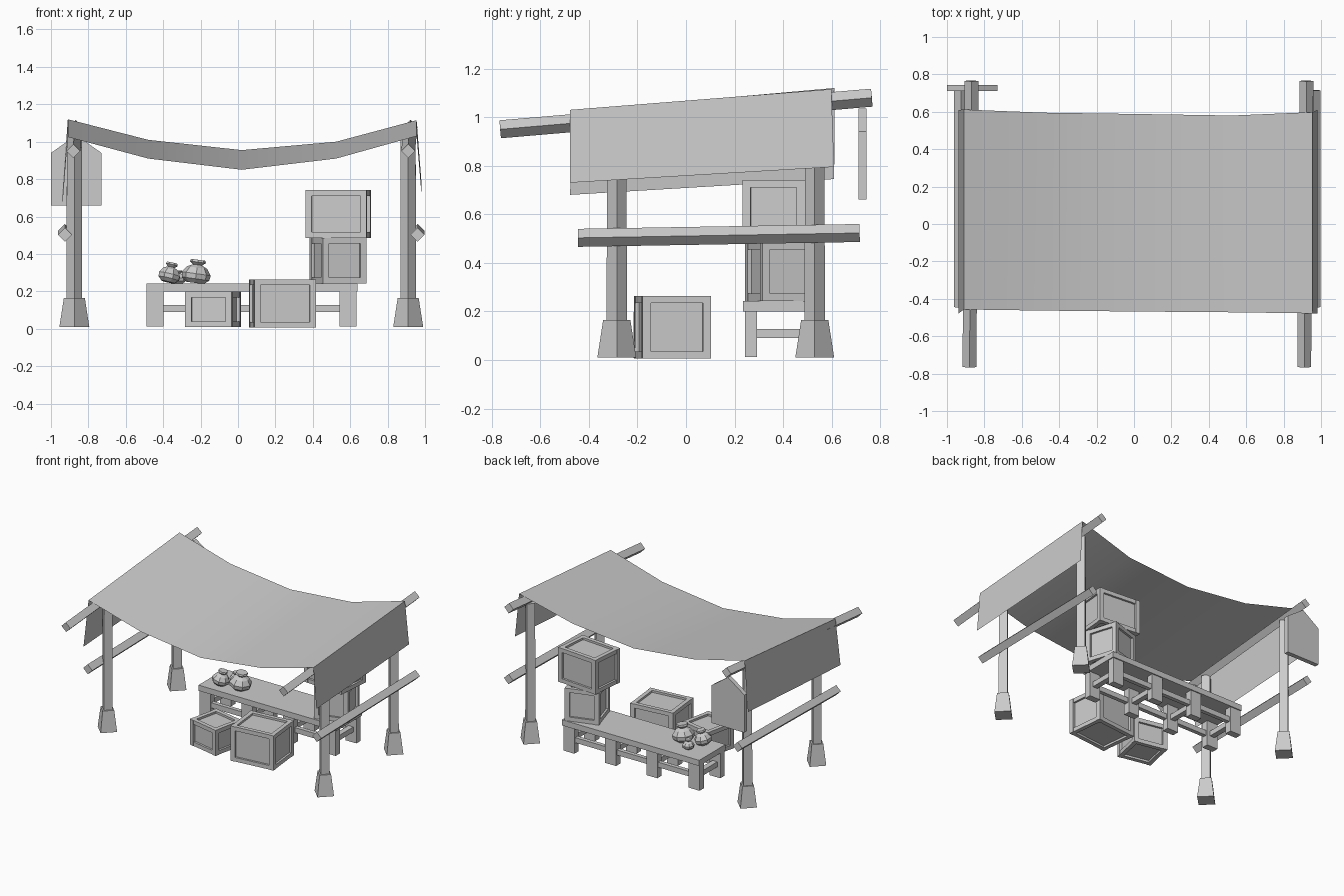
import bpy, bmesh, math
from mathutils import Vector, Matrix

cube = bpy.data.objects.get("Cube")
if cube:
    bpy.data.objects.remove(cube, do_unlink=True)

GREY = bpy.data.materials.new("plain_grey")
GREY.use_nodes = True
shade = (0.6, 0.6, 0.6, 1)
GREY.diffuse_color = shade
GREY.node_tree.nodes["Principled BSDF"].inputs["Base Color"].default_value = shade


def finish(name, bm, matrix=None, smooth=False):
    """Turn a bmesh into a named grey object."""
    bmesh.ops.recalc_face_normals(bm, faces=bm.faces)
    mesh = bpy.data.meshes.new(name)
    bm.to_mesh(mesh)
    bm.free()
    obj = bpy.data.objects.new(name, mesh)
    bpy.context.collection.objects.link(obj)
    mesh.materials.append(GREY)
    if matrix:
        obj.matrix_world = matrix
    for p in mesh.polygons:
        p.use_smooth = smooth
    return obj


def add_box(bm, centre, size):
    m = Matrix.Translation(centre) @ Matrix.Diagonal((*size, 1))
    bmesh.ops.create_cube(bm, size=1, matrix=m)


def span_box(bm, lo, hi):
    lo, hi = Vector(lo), Vector(hi)
    add_box(bm, (lo + hi) / 2, hi - lo)


def taper(name, base, top, r1, r2):
    """Four-sided prism between two points, standing on its corner edges."""
    base, top = Vector(base), Vector(top)
    d = top - base
    bm = bmesh.new()
    bmesh.ops.create_cone(bm, cap_ends=True, segments=4, radius1=r1, radius2=r2, depth=d.length)
    rot = Vector((0, 0, 1)).rotation_difference(d).to_matrix().to_4x4()
    return finish(name, bm, Matrix.Translation((base + top) / 2) @ rot)


# posts with flared feet, top beams and side rails
for side, x, beam_x, rail_x in (("right", -0.875, -0.88, -0.925), ("left", 0.91, 0.91, 0.96)):
    for place, y, top in (("front", -0.285, 0.97), ("back", 0.53, 1.04)):
        taper(f"{side}_{place}_foot", (x, y, 0.01), (x, y, 0.165), 0.08, 0.056)
        taper(f"{side}_{place}_post", (x, y, 0.1), (x, y, top), 0.042, 0.04)
    taper(f"{side}_top_beam", (beam_x, -0.765, 0.95), (beam_x + 0.012, 0.765, 1.08), 0.037, 0.037)
    taper(f"{side}_rail", (rail_x, -0.445, 0.503), (rail_x, 0.715, 0.523), 0.037, 0.037)

# sagging canopy sheet
XS = (-0.91, -0.48, 0.02, 0.525, 0.955)
BACK = ((0.612, 1.12), (0.595, 1.01), (0.588, 0.955), (0.58, 1.0), (0.598, 1.115))
FRONT = ((-0.457, 1.025), (-0.463, 0.91), (-0.468, 0.85), (-0.472, 0.91), (-0.478, 1.03))
bm = bmesh.new()
front = [bm.verts.new((x, *p)) for x, p in zip(XS, FRONT)]
back = [bm.verts.new((x, *p)) for x, p in zip(XS, BACK)]
for i in range(4):
    bm.faces.new((front[i], front[i + 1], back[i + 1], back[i]))
finish("canopy", bm, smooth=True)

# hanging side flaps
for name, i, x, zf, zb in (("right_flap", 0, -0.937, 0.68, 0.745), ("left_flap", 4, 0.98, 0.73, 0.795)):
    bm = bmesh.new()
    bm.faces.new([bm.verts.new(v) for v in (
        (XS[i], *FRONT[i]), (XS[i], *BACK[i]), (x, 0.61, zb), (x, -0.478, zf))])
    finish(name, bm)

# house-shaped sign board behind the right back post
bm = bmesh.new()
outline = ((-1, 0.66), (-0.73, 0.66), (-0.73, 0.94), (-0.865, 1.035), (-1, 0.94))
face = bm.faces.new([bm.verts.new((x, 0.71, z)) for x, z in outline])
ext = bmesh.ops.extrude_face_region(bm, geom=[face])["geom"]
bmesh.ops.translate(bm, vec=(0, 0.033, 0),
                    verts=[v for v in ext if isinstance(v, bmesh.types.BMVert)])
finish("sign_board", bm)

# bench: slab, two rows of legs, stretchers
bm = bmesh.new()
span_box(bm, (-0.49, 0.235, 0.2), (0.64, 0.545, 0.242))
finish("bench_top", bm)
bm = bmesh.new()
for x in (-0.443, -0.095, 0.245, 0.588):
    for y in (0.268, 0.512):
        span_box(bm, (x - 0.045, y - 0.025, 0.012), (x + 0.045, y + 0.025, 0.2))
    span_box(bm, (x - 0.02, 0.268, 0.09), (x + 0.02, 0.512, 0.128))
finish("bench_legs", bm)
bm = bmesh.new()
for y in (0.268, 0.512):
    span_box(bm, (-0.44, y - 0.015, 0.09), (0.58, y + 0.015, 0.128))
finish("bench_stretchers", bm)


def crate(name, x, y, z, size, turn, bar=0.03):
    """Panelled box with proud bars along all twelve edges."""
    size = Vector(size)
    bm = bmesh.new()
    add_box(bm, (0, 0, 0), size - Vector((bar, bar, bar)))
    for axis in range(3):
        a, b = (axis + 1) % 3, (axis + 2) % 3
        for sa in (-1, 1):
            for sb in (-1, 1):
                c, s = Vector((0, 0, 0)), Vector((bar, bar, bar))
                # uprights sit slightly proud of the horizontal bars
                grow = 0.004 if axis == 2 else 0
                c[a] = sa * (size[a] - bar) / 2
                c[b] = sb * (size[b] - bar) / 2
                s[a] += grow
                s[b] += grow
                s[axis] = size[axis] - (0.006 if axis < 2 else 0)
                add_box(bm, c, s)
    m = Matrix.Translation((x, y, z + size.z / 2)) @ Matrix.Rotation(math.radians(turn), 4, "Z")
    finish(name, bm, m)


crate("small_crate", -0.133, -0.07, 0.008, (0.25, 0.24, 0.19), -12)
crate("large_crate", 0.238, -0.055, 0.006, (0.328, 0.28, 0.258), 6)
crate("lower_stacked_crate", 0.535, 0.395, 0.243, (0.24, 0.24, 0.242), 17)
crate("upper_stacked_crate", 0.535, 0.375, 0.486, (0.325, 0.255, 0.255), -5)


def sack(name, loc, r, h, tilt, heading):
    """Eight-sided tied sack with a pinched neck and flared mouth."""
    bm = bmesh.new()
    profile = ((0.6, 0), (0.95, 0.18), (1, 0.4), (0.7, 0.66), (0.32, 0.78), (0.55, 0.9), (0.5, 1))
    rings = []
    for pr, pz in profile:
        rings.append([bm.verts.new((r * pr * math.cos(k * math.pi / 4),
                                    r * pr * math.sin(k * math.pi / 4), h * pz)) for k in range(8)])
    for lo, hi in zip(rings, rings[1:]):
        for k in range(8):
            bm.faces.new((lo[k], lo[k - 1], hi[k - 1], hi[k]))
    bm.faces.new(rings[0])
    bm.faces.new(rings[-1])
    m = (Matrix.Translation(loc) @ Matrix.Rotation(math.radians(heading), 4, "Z")
         @ Matrix.Rotation(math.radians(tilt), 4, "Y"))
    finish(name, bm, m)


# sacks on the bench
sack("large_sack", (-0.23, 0.35, 0.245), 0.078, 0.125, 8, 0)
sack("leaning_sack", (-0.375, 0.32, 0.25), 0.062, 0.105, 14, 20)
sack("small_sack", (-0.32, 0.43, 0.242), 0.042, 0.07, 0, 0)
